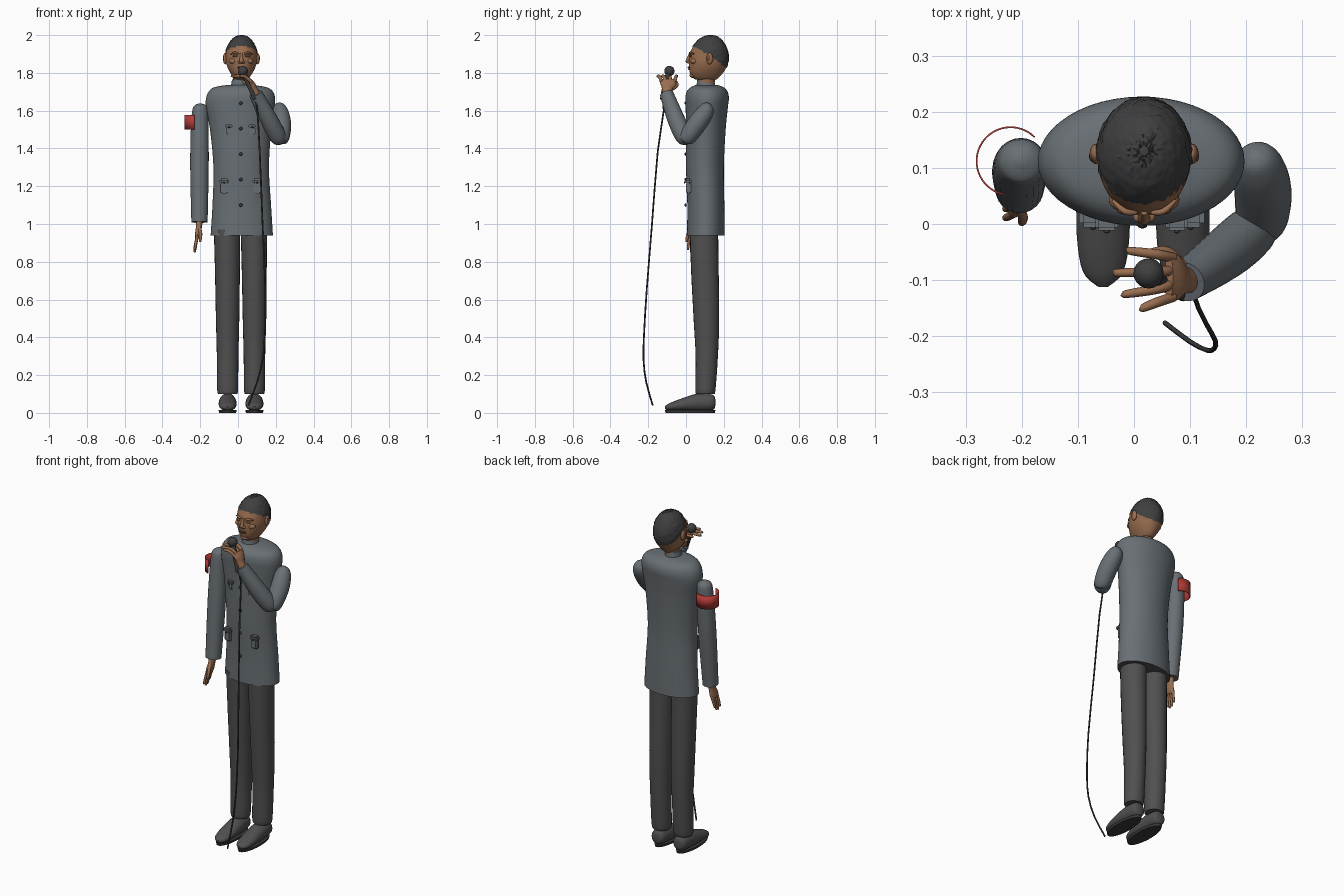
import bpy, bmesh, math, random
from mathutils import Vector, Matrix

random.seed(4)
cube = bpy.data.objects.get("Cube")
if cube:
    bpy.data.objects.remove(cube, do_unlink=True)


def material(name, rgb):
    m = bpy.data.materials.new(name)
    m.use_nodes = True
    col = (*rgb, 1)
    m.diffuse_color = col
    node = next(n for n in m.node_tree.nodes if n.type == 'BSDF_PRINCIPLED')
    node.inputs["Base Color"].default_value = col
    return m


JACKET = material("slate jacket", (.14, .16, .175))
TROUSERS = material("charcoal trousers", (.08, .08, .08))
SKIN = material("brown skin", (.32, .155, .08))
SHADE = material("dark brown skin", (.15, .07, .04))
HAIR = material("black hair", (.05, .05, .05))
RED = material("red armband", (.45, .045, .04))
BLACK = material("black rubber", (.04, .04, .04))


def finish(name, bm, mats, angle=45):
    bmesh.ops.recalc_face_normals(bm, faces=bm.faces)
    me = bpy.data.meshes.new(name)
    bm.to_mesh(me)
    bm.free()
    for m in mats:
        me.materials.append(m)
    me.shade_smooth()
    me.set_sharp_from_angle(angle=math.radians(angle))
    ob = bpy.data.objects.new(name, me)
    bpy.context.collection.objects.link(ob)
    return ob


def resample(rows, steps):
    """Smooth spline through rows of (x, y, z, radius a, radius b)."""
    out = []
    for i in range(len(rows) - 1):
        p0, p1 = rows[max(i - 1, 0)], rows[i]
        p2, p3 = rows[i + 1], rows[min(i + 2, len(rows) - 1)]
        for k in range(steps):
            t = k / steps
            out.append([.5 * (2*b + (c - a)*t + (2*a - 5*b + 4*c - d)*t*t + (3*b - a - 3*c + d)*t**3)
                        for a, b, c, d in zip(p0, p1, p2, p3)])
    return out + [list(rows[-1])]


def loft(name, rows, mats, sides=24, steps=4, flat=False, ref=(1, 0, 0), rule=None):
    """Skin elliptical rings along a path; flat keeps every ring level."""
    rows = resample([r if len(r) == 5 else (*r, r[3]) for r in rows], steps)
    mid = [Vector(r[:3]) for r in rows]
    bm = bmesh.new()
    rings = []
    for i, r in enumerate(rows):
        u, v = Vector((1, 0, 0)), Vector((0, 1, 0))
        if not flat:
            t = (mid[min(i + 1, len(mid) - 1)] - mid[max(i - 1, 0)]).normalized()
            u = Vector(ref) - t * t.dot(Vector(ref))
            u.normalize()
            v = t.cross(u)
        angles = [2 * math.pi * k / sides for k in range(sides)]
        rings.append([bm.verts.new(mid[i] + u * r[3] * math.cos(a) + v * r[4] * math.sin(a)) for a in angles])
    for lo, hi in zip(rings, rings[1:]):
        for k in range(sides):
            bm.faces.new((lo[k - 1], lo[k], hi[k], hi[k - 1]))
    bm.faces.new(rings[0])
    bm.faces.new(rings[-1])
    if rule:
        rule(bm)
    return finish(name, bm, mats)


def ball(name, at, size, mat, seg=20):
    bm = bmesh.new()
    bmesh.ops.create_uvsphere(bm, u_segments=seg, v_segments=seg // 2, radius=1,
                              matrix=Matrix.Translation(at) @ Matrix.Diagonal((*size, 1)))
    return finish(name, bm, [mat])


def box(name, at, size, mat):
    bm = bmesh.new()
    bmesh.ops.create_cube(bm, size=1, matrix=Matrix.Translation(at) @ Matrix.Diagonal((*size, 1)))
    bmesh.ops.bevel(bm, geom=bm.edges[:], offset=min(size) * .3, segments=2, affect='EDGES')
    return finish(name, bm, [mat])


# Jacket body, with a dark opening under the hem
def hem_rule(bm):
    bm.normal_update()
    for f in bm.faces:
        if len(f.verts) > 4 and f.calc_center_median().z < 1:
            f.material_index = 1


loft("jacket_body", [(.02, .105, .94, .165, .1), (.02, .105, 1.1, .155, .098), (.017, .1, 1.3, .147, .1),
                     (.014, .105, 1.5, .162, .105), (.012, .11, 1.62, .182, .112), (.014, .112, 1.67, .182, .115),
                     (.015, .112, 1.705, .167, .106), (.013, .112, 1.725, .135, .085), (.01, .11, 1.737, .06, .055)],
     [JACKET, TROUSERS], sides=48, flat=True, rule=hem_rule)
loft("collar", [(.008, .105, 1.72, .048, .052), (.008, .105, 1.745, .043, .048), (.008, .105, 1.765, .04, .045)],
     [JACKET], flat=True)

# Buttons and pockets on the jacket front
for i in range(5):
    ball(f"button_{i + 1}", (.015, -.002, 1.1 + i * .135), (.009, .006, .009), BLACK, 12)
for label, z, half, w, h, y in (("chest", 1.5, .0625, .04, .055, .008), ("hip", 1.2, .087, .05, .08, .014)):
    for side in (-1, 1):
        x = .014 + side * half
        name = f"{'left' if side > 0 else 'right'}_{label}_pocket"
        box(name, (x, y, z - h * .12), (w * .8, .026, h * .76), JACKET)
        box(name + "_flap", (x, y - .003, z + h * .33), (w, .034, h * .34), JACKET)
        ball(name + "_button", (x, y - .021, z + h * .25), (.006, .004, .006), BLACK, 10)

# Trousers, shoes and soles
for label, x, side in (("right", -.055, -1), ("left", .087, 1)):
    loft(f"{label}_trouser_leg", [(x - .003, .095, .97, .07, .075), (x - .001, .1, .75, .066, .073),
                                  (x, .108, .5, .062, .068), (x, .11, .3, .057, .059),
                                  (x, .103, .12, .055, .053), (x, .103, .1, .046, .045)],
         [TROUSERS], flat=True)
    loft(f"{label}_shoe", [(x, .156, .055, .012, .015), (x, .142, .055, .038, .04), (x, .07, .055, .046, .048),
                           (x, -.02, .043, .047, .033), (x, -.085, .031, .036, .02), (x, -.111, .026, .01, .008)],
         [TROUSERS])
    loft(f"{label}_sole", [(x, .022, 0, .045, .13), (x, .022, .014, .048, .134)], [BLACK], steps=1, flat=True)

# Head: hair is the region above a sloping hairline, slightly roughened
CX = .018


def hair_rule(bm):
    hairy = set()
    for f in bm.faces:
        c = f.calc_center_median()
        line = 1.945 - max(0, c.y - .03) * .55 if c.y < .13 else 1.89 - (c.y - .13) * .75
        if c.z > line:
            f.material_index = 1
            hairy.update(f.verts)
    for v in hairy:
        v.co += (v.co - Vector((CX, .12, 1.88))).normalized() * random.uniform(0, .004)


loft("head", [(CX, .11, 1.762, .02, .04), (CX, .105, 1.769, .036, .062), (CX, .107, 1.795, .056, .085),
              (CX, .115, 1.83, .074, .099), (CX, .12, 1.87, .083, .104), (CX, .123, 1.92, .08, .096),
              (CX, .126, 1.965, .059, .07), (CX, .13, 1.99, .032, .038), (CX, .13, 1.997, .008, .008)],
     [SKIN, HAIR], sides=64, steps=7, flat=True, rule=hair_rule)
loft("neck", [(.01, .105, 1.71, .037, .042), (.015, .11, 1.8, .04, .048)], [SKIN], flat=True)

# Face and ears
for label, s in (("right", -1), ("left", 1)):
    ball(f"{label}_eye", (CX + s * .033, .024, 1.889), (.015, .007, .006), SHADE)
    loft(f"{label}_brow", [(CX + s * .014, .02, 1.9, .004), (CX + s * .035, .023, 1.907, .006),
                           (CX + s * .056, .042, 1.9, .003)], [SKIN], sides=10, ref=(0, 0, 1))
    ball(f"{label}_nostril", (CX + s * .011, .014, 1.857), (.009, .011, .007), SKIN)
    ball(f"{label}_cheek", (CX + s * .042, .044, 1.862), (.021, .02, .016), SKIN)
    ball(f"{label}_ear", (CX + s * .086, .125, 1.875), (.011, .018, .03), SKIN)
    ball(f"{label}_ear_hollow", (CX + s * .093, .121, 1.878), (.005, .01, .018), SHADE)
loft("nose", [(CX, .022, 1.905, .006), (CX, .015, 1.88, .009, .01), (CX, .009, 1.86, .011, .011),
              (CX, .015, 1.85, .005, .005)], [SKIN], sides=16, flat=True)
ball("upper_lip", (CX, .018, 1.829), (.022, .01, .005), SHADE)
ball("lower_lip", (CX, .021, 1.82), (.019, .01, .006), SHADE)
ball("chin", (CX, .037, 1.788), (.025, .018, .015), SKIN)

# Hanging right arm and hand
loft("right_sleeve", [(-.2, .112, 1.638, .008), (-.2, .112, 1.627, .03), (-.2, .11, 1.6, .042), (-.203, .105, 1.5, .047),
                      (-.204, .09, 1.3, .049), (-.204, .062, 1.01, .043)], [JACKET])
loft("right_palm", [(-.205, .06, 1.03, .02, .024), (-.207, .052, .985, .016, .025), (-.213, .043, .945, .015, .032),
                    (-.217, .04, .925, .01, .03)], [SKIN], sides=16)
for i in range(4):
    y, drop = .017 + i * .016, (.07, .083, .078, .06)[i]
    loft(f"right_finger_{i + 1}", [(-.215, y + .002, .938, .008), (-.223, y - .003, .938 - drop * .55, .0075),
                                   (-.229, y - .006, .938 - drop, .006), (-.23, y - .006, .932 - drop, .002)],
         [SKIN], sides=10)
loft("right_thumb", [(-.205, .035, .985, .009), (-.198, .012, .95, .009), (-.2, .003, .912, .007),
                     (-.201, .002, .905, .002)], [SKIN], sides=10)

# Open armband around the hanging arm
bm = bmesh.new()
arc = [math.radians(45 + 215 * i / 32) for i in range(33)]
strip = [[bm.verts.new((-.22 + .062 * math.cos(a), .112 + .062 * math.sin(a), z)) for a in arc] for z in (1.5, 1.578)]
for k in range(32):
    bm.faces.new((strip[0][k], strip[0][k + 1], strip[1][k + 1], strip[1][k]))
band = finish("armband", bm, [RED])
band.modifiers.new("thickness", 'SOLIDIFY').thickness = .003

# Raised left arm and hand
loft("left_upper_sleeve", [(.215, .125, 1.637, .008), (.217, .118, 1.625, .03), (.222, .1, 1.59, .046),
                           (.23, .058, 1.53, .051), (.228, .01, 1.463, .046), (.222, -.005, 1.44, .032),
                           (.22, -.01, 1.43, .008)], [JACKET])
loft("left_lower_sleeve", [(.227, .004, 1.422, .008), (.222, 0, 1.436, .032), (.207, -.015, 1.47, .046),
                           (.16, -.055, 1.56, .046), (.093, -.103, 1.69, .036)], [JACKET])
loft("left_palm", [(.1, -.1, 1.68, .022), (.085, -.1, 1.71, .02, .027), (.075, -.095, 1.74, .016, .042),
                   (.062, -.095, 1.764, .009, .04)], [SKIN], sides=16)
for i, tip in enumerate((-.012, -.035, -.02, .01)):
    y = (-.06, -.083, -.107, -.13)[i]
    end = y + (.012, -.004, -.018, -.02)[i]
    loft(f"left_finger_{i + 1}", [(.07, y, 1.752, .009), (.04, (y + end) / 2, 1.779, .009),
                                  (tip + .005, end, 1.783, .007), (tip, end, 1.783, .002)],
         [SKIN], sides=10, ref=(0, 1, 0))
loft("left_thumb", [(.085, -.075, 1.715, .011), (.06, -.05, 1.733, .01), (.03, -.052, 1.752, .008),
                    (.024, -.054, 1.755, .002)], [SKIN], sides=10, ref=(0, 1, 0))

# Microphone and its trailing cable
ball("microphone_head", (.026, -.088, 1.81), (.027, .027, .027), HAIR)
loft("microphone_handle", [(.028, -.09, 1.8, .016), (.065, -.115, 1.72, .012), (.088, -.128, 1.66, .01)],
     [BLACK], sides=16)
loft("microphone_cable", [(x, y, z, .0045) for x, y, z in (
    (.088, -.128, 1.67), (.102, -.118, 1.6), (.115, -.15, 1.38), (.13, -.18, 1), (.145, -.208, .65),
    (.143, -.222, .42), (.13, -.225, .28), (.1, -.21, .16), (.055, -.176, .04))], [BLACK], sides=8, steps=2)
